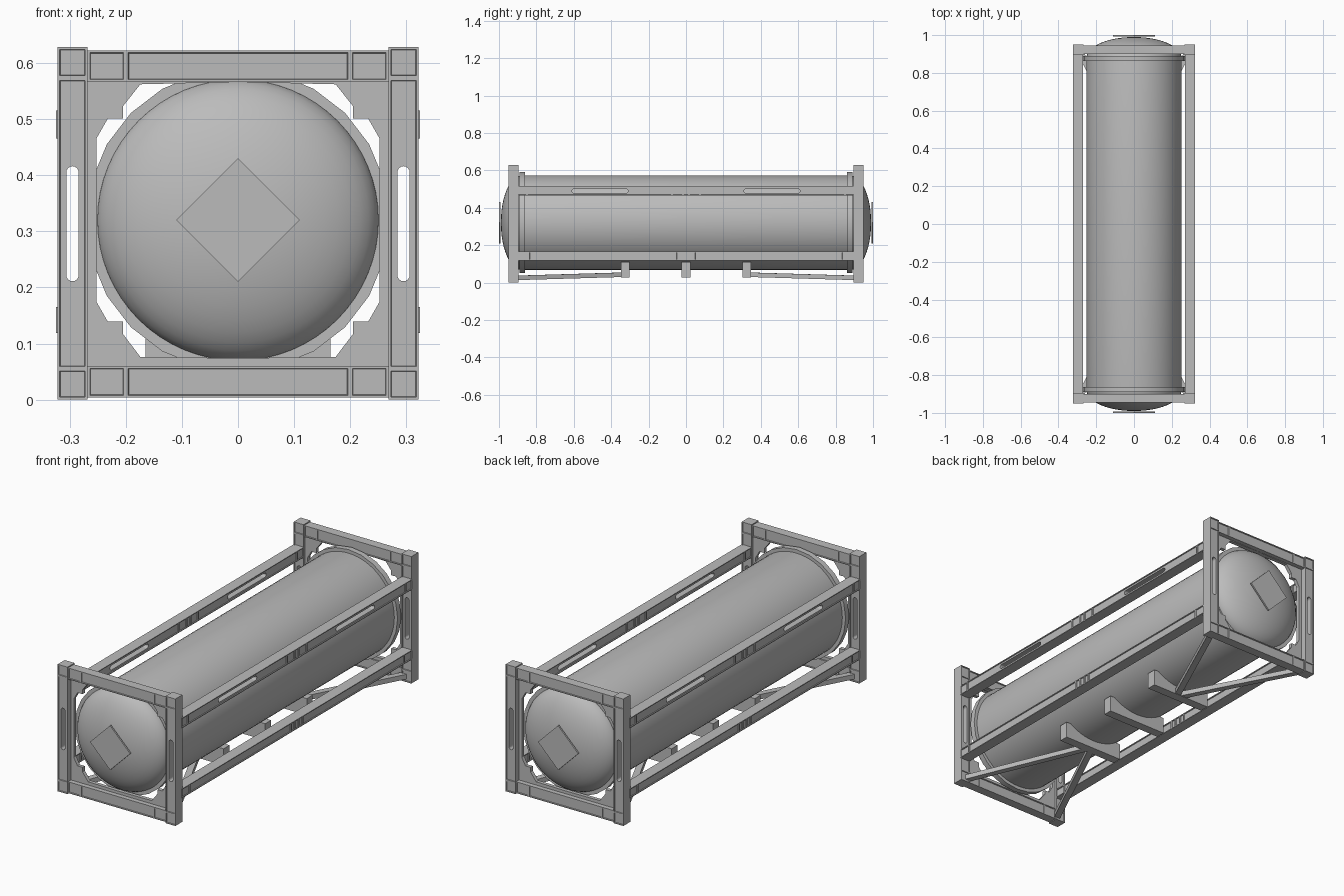
import bpy, bmesh, math
from mathutils import Matrix, Vector

if "Cube" in bpy.data.objects:
    bpy.data.objects.remove(bpy.data.objects["Cube"])

steel = bpy.data.materials.new("steel grey")
steel.diffuse_color = (0.5, 0.5, 0.5, 1)
steel.use_nodes = True
steel.node_tree.nodes["Principled BSDF"].inputs["Base Color"].default_value = steel.diffuse_color

CZ = 0.32       # height of the tank axis
R = 0.252       # tank radius


def finish(name, bm, matrix=Matrix(), smooth=False):
    bmesh.ops.recalc_face_normals(bm, faces=bm.faces)
    me = bpy.data.meshes.new(name)
    bm.to_mesh(me)
    bm.free()
    me.transform(matrix)
    me.materials.append(steel)
    ob = bpy.data.objects.new(name, me)
    bpy.context.collection.objects.link(ob)
    bpy.ops.object.select_all(action='DESELECT')
    ob.select_set(True)
    bpy.context.view_layer.objects.active = ob
    if smooth:
        bpy.ops.object.shade_smooth_by_angle(angle=math.radians(35))
    return ob


def prism(name, pts, y0, y1, matrix=Matrix()):
    """Extrude an x-z outline from y0 to y1."""
    bm = bmesh.new()
    face = bm.faces.new([bm.verts.new((x, y0, z)) for x, z in pts])
    ext = bmesh.ops.extrude_face_region(bm, geom=[face])['geom']
    bmesh.ops.translate(bm, vec=(0, y1 - y0, 0),
                        verts=[g for g in ext if isinstance(g, bmesh.types.BMVert)])
    return finish(name, bm, matrix)


def lathe(name, profile, steps, closed=False):
    """Revolve (radius, y) points around the tank axis."""
    bm = bmesh.new()
    vs = [bm.verts.new((r, y, 0)) for r, y in profile]
    pairs = list(zip(vs, vs[1:])) + ([(vs[-1], vs[0])] if closed else [])
    edges = [bm.edges.new(p) for p in pairs]
    bmesh.ops.spin(bm, geom=vs + edges, cent=(0, 0, 0), axis=(0, 1, 0),
                   angle=math.tau, steps=steps)
    bmesh.ops.remove_doubles(bm, verts=bm.verts, dist=1e-5)
    return finish(name, bm, Matrix.Translation((0, 0, CZ)), smooth=True)


def panel_beam(name, cuts, depth, height, matrix, slots=(), slot_r=0.011):
    """Beam along x with a recessed panel per segment on both broad sides."""
    bm = bmesh.new()
    rows = []
    for u in cuts:
        rows.append([bm.verts.new((u, sy * depth / 2, sz * height / 2))
                     for sy, sz in ((-1, -1), (-1, 1), (1, 1), (1, -1))])
    broad = []
    for a, b in zip(rows, rows[1:]):
        for i in range(4):
            j = (i + 1) % 4
            f = bm.faces.new((a[i], a[j], b[j], b[i]))
            if i in (0, 2):
                broad.append(f)
    bm.faces.new(rows[0])
    bm.faces.new(rows[-1])
    bmesh.ops.recalc_face_normals(bm, faces=bm.faces)
    bmesh.ops.inset_individual(bm, faces=broad, thickness=0.006)
    bmesh.ops.inset_individual(bm, faces=broad, thickness=0.0015, depth=-0.004)
    ob = finish(name, bm, matrix)
    # round-ended slots cut right through
    for u0, u1 in slots:
        pts = []
        for k in range(18):
            a = math.pi / 2 + math.pi * (k if k < 9 else k - 1) / 8
            if k >= 9:
                a = -math.pi / 2 + math.pi * (k - 9) / 8
            c = u0 + slot_r if k < 9 else u1 - slot_r
            pts.append((c + slot_r * math.cos(a), slot_r * math.sin(a)))
        cutter = prism("slot_cutter", pts, -0.1, 0.1, matrix)
        cutter.hide_render = True
        mod = ob.modifiers.new("slot", 'BOOLEAN')
        mod.object, mod.operation, mod.solver = cutter, 'DIFFERENCE', 'EXACT'
        bpy.context.view_layer.objects.active = ob
        bpy.ops.object.modifier_apply(modifier=mod.name)
        bpy.data.objects.remove(cutter)
    return ob


def bar(name, a, b, w, h):
    """Square bar between two points."""
    a, b = Vector(a), Vector(b)
    bm = bmesh.new()
    bmesh.ops.create_cube(bm, size=1)
    rot = (b - a).to_track_quat('Y', 'Z').to_matrix().to_4x4()
    return finish(name, bm, Matrix.Translation((a + b) / 2) @ rot
                  @ Matrix.Diagonal((w, (b - a).length, h, 1)))


# Tank shell with elliptical domed ends
dome = [(R * math.cos(t), 0.88 + 0.11 * math.sin(t))
        for t in [math.pi / 2 * i / 12 for i in range(13)]]
dome[-1] = (0, 0.99)
lathe("tank", [(r, -y) for r, y in reversed(dome)] + dome, 64)

upright = Matrix.Rotation(-math.pi / 2, 4, 'Y')
along_y = Matrix.Rotation(math.pi / 2, 4, 'Z')

# Outline of the opening in the end plates, one quadrant about the axis
quad = [(0.252, 0.146), (0.232, 0.181), (0.205, 0.181), (0.205, 0.203), (0.174, 0.242)]

for s, end in ((-1, "front"), (1, "back")):
    # Stiffening ring and hazard plate
    lathe(end + "_ring", [(0.245, s * 0.862), (0.27, s * 0.862),
                          (0.27, s * 0.89), (0.245, s * 0.89)], 24, closed=True)
    d = 0.11
    prism(end + "_diamond_plate", [(d, CZ), (0, CZ + d), (-d, CZ), (0, CZ - d)],
          s * 0.992, s * 1.0)

    # End frame posts and cross beams
    for sx, side in ((-1, "left"), (1, "right")):
        panel_beam(f"{end}_{side}_post", [0, 0.055, 0.573, 0.628], 0.055, 0.054,
                   Matrix.Translation((sx * 0.295, s * 0.9225, 0)) @ upright,
                   slots=[(0.211, 0.416)])
    for z, level in ((0.0315, "lower"), (0.5945, "upper")):
        panel_beam(f"{end}_{level}_beam", [-0.268, -0.2, 0.2, 0.268], 0.046, 0.056,
                   Matrix.Translation((0, s * 0.9225, z)))

    # Corner gussets and inner flanges, as one plate with an opening
    for sx, side in ((-1, "left"), (1, "right")):
        half = ([(0, -0.246)] + [(x, -z) for x, z in reversed(quad)] + quad + [(0, 0.246)]
                + [(0, 0.25), (0.27, 0.25), (0.27, -0.26), (0, -0.26)])
        half = [(sx * x, CZ + max(-0.262, min(z, 0.25)) - (0.002 if abs(z) == 0.242 and z < 0 else 0)
                 ) for x, z in half]
        prism(f"{end}_{side}_gusset_plate", half, s * 0.905, s * 0.923)

    # Diagonal braces from the frame corners to the saddle
    for sx, side in ((-1, "left"), (1, "right")):
        bar(f"{end}_{side}_brace", (sx * 0.28, s * 0.905, 0.025),
            (sx * 0.012, s * 0.335, 0.042), 0.03, 0.024)

# Side rails
for sx, side in ((-1, "left"), (1, "right")):
    panel_beam(side + "_upper_rail", [-0.9, -0.85, -0.075, -0.016, 0.016, 0.075, 0.85, 0.9],
               0.055, 0.05, Matrix.Translation((sx * 0.2965, 0, 0.49)) @ along_y,
               slots=[(-0.61, -0.31), (0.31, 0.61)])
    panel_beam(side + "_lower_rail", [-0.9, -0.84, -0.045, -0.016, 0.016, 0.045, 0.84, 0.9],
               0.055, 0.046, Matrix.Translation((sx * 0.2965, 0, 0.142)) @ along_y)

# Saddles under the tank, hollowed to its curve
arc = []
for i in range(17):
    x = 0.14 - 0.28 * i / 16
    arc.append((x, CZ - math.sqrt(R * R - x * x)))
saddle = [(-0.165, 0.028), (0.165, 0.028), (0.165, 0.11)] + arc + [(-0.165, 0.11)]
for y, place in ((-0.325, "front"), (0, "middle"), (0.325, "back")):
    prism(place + "_saddle", saddle, y - 0.023, y + 0.023)
